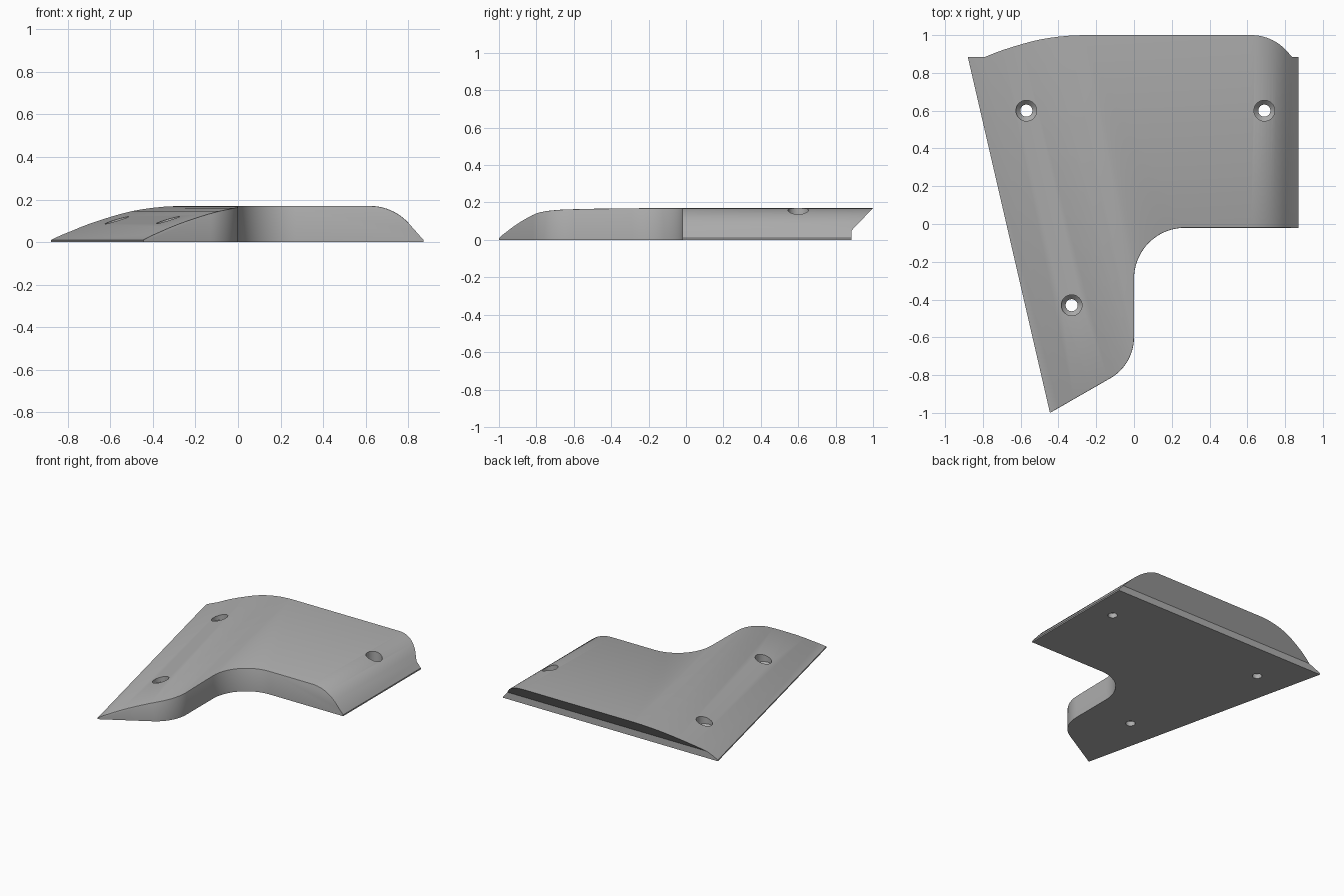
import bpy, bmesh
from math import sin, cos, radians, atan2
from mathutils import Matrix, Vector

old = bpy.data.objects.get("Cube")
if old:
    bpy.data.objects.remove(old, do_unlink=True)

grey = bpy.data.materials.new("plain grey")
grey.use_nodes = True
grey.diffuse_color = (0.42, 0.42, 0.42, 1)
grey.node_tree.nodes["Principled BSDF"].inputs["Base Color"].default_value = grey.diffuse_color

H = 0.17


def arc(cx, cy, r, a0, a1, n):
    angles = [radians(a0 + (a1 - a0) * i / n) for i in range(n + 1)]
    return [(cx + r * cos(a), cy + r * sin(a)) for a in angles]


def prism(name, points, depth, matrix=Matrix()):
    """Extrude a closed profile along local z, centred, then place it."""
    bm = bmesh.new()
    face = bm.faces.new([bm.verts.new((x, y, -depth / 2)) for x, y in points])
    ext = bmesh.ops.extrude_face_region(bm, geom=[face])
    verts = [v for v in ext["geom"] if isinstance(v, bmesh.types.BMVert)]
    bmesh.ops.translate(bm, verts=verts, vec=(0, 0, depth))
    bmesh.ops.transform(bm, matrix=matrix, verts=bm.verts)
    bmesh.ops.recalc_face_normals(bm, faces=bm.faces)
    return add_object(name, bm)


def add_object(name, bm):
    mesh = bpy.data.meshes.new(name)
    bm.to_mesh(mesh)
    bm.free()
    mesh.materials.append(grey)
    obj = bpy.data.objects.new(name, mesh)
    bpy.context.collection.objects.link(obj)
    return obj


def cut(obj, cutter, operation):
    bpy.context.view_layer.objects.active = obj
    mod = obj.modifiers.new("cut", "BOOLEAN")
    mod.operation, mod.object, mod.solver = operation, cutter, "EXACT"
    bpy.ops.object.modifier_apply(modifier=mod.name)
    bpy.data.objects.remove(cutter, do_unlink=True)


def frame(across, along, origin):
    """Profile x runs across, profile y runs up, depth runs along."""
    m = Matrix((across, (0, 0, 1), along)).transposed().to_4x4()
    m.translation = origin
    return m


# Plan outline, generous at the left, right and back
outline = [(-0.445, -1)]
outline += arc(-0.25, -0.6, 0.25, -61, 0, 14)
outline += arc(0.27, -0.29, 0.27, 180, 90, 18)
outline += [(1.1, -0.02), (1.1, 1.2), (-1.2, 1.2), (-1.2, -1)]
plate = prism("bracket_plate", outline, H, Matrix.Translation((0, 0, H / 2)))

# Long rounded slope along the slanted left edge
slope = [(0, -0.1), (0, 0.01), (0.05, 0.034), (0.09, 0.05), (0.14, 0.07), (0.19, 0.088),
         (0.24, 0.104), (0.29, 0.119), (0.34, 0.133), (0.39, 0.145), (0.44, 0.154),
         (0.49, 0.161), (0.55, 0.167), (0.62, H), (0.62, 0.3), (3, 0.3), (3, -0.1)]
slope[13:15] = [(0.62, H), (0.7, H + 0.002)]
slope[-2] = (3, H + 0.002)
start, end = Vector((-0.88, 0.885, 0)), Vector((-0.445, -1, 0))
along = (end - start).normalized()
across = Vector((-along.y, along.x, 0))
cut(plate, prism("left_slope", slope, 4, frame(across, along, start)), "INTERSECT")

# Round shoulder and flat bevel on the right, then the undercut back
shoulder = [(-2, -0.1), (-2, H + 0.003), (0.6, H + 0.003)]
shoulder += arc(0.62, H - 0.246, 0.246, 90, 43, 10) + [(0.872, 0.01), (0.872, -0.1)]
cut(plate, prism("right_shoulder", shoulder, 4, frame((1, 0, 0), (0, -1, 0), (0, 0, 0))), "INTERSECT")
back = [(-2, -0.1), (0.885, -0.1), (0.885, 0.05), (1, H), (1, 0.3), (-2, 0.3)]
cut(plate, prism("back_undercut", back, 4, frame((0, 1, 0), (1, 0, 0), (0, 0, 0))), "INTERSECT")

# Narrow softened rim where the top meets the front walls
bm = bmesh.new()
bm.from_mesh(plate.data)
bmesh.ops.remove_doubles(bm, verts=bm.verts, dist=0.0005)


def is_rim(edge):
    if len(edge.link_faces) != 2:
        return False
    low, high = sorted(edge.link_faces, key=lambda f: f.normal.z)
    top = min(v.co.z for v in edge.verts) > 0.03
    return top and abs(low.normal.z) < 0.1 and high.normal.z > 0.5 and low.calc_center_median().y < 0.1


bmesh.ops.bevel(bm, geom=[e for e in bm.edges if is_rim(e)], offset=0.008,
                segments=2, profile=0.5, affect="EDGES", clamp_overlap=True)
bm.to_mesh(plate.data)
bm.free()

# Countersunk screw holes
profile = [(0.032, -0.1), (0.032, 0.035), (0.055, 0.06), (0.055, 0.3)]
for x, y in [(-0.57, 0.6), (0.69, 0.6), (-0.33, -0.43)]:
    bm = bmesh.new()
    rings = []
    for r, z in profile:
        rings.append([bm.verts.new((x + px, y + py, z)) for px, py in arc(0, 0, r, 0, 360, 32)[:-1]])
    for a, b in zip(rings, rings[1:]):
        for i in range(32):
            j = (i + 1) % 32
            bm.faces.new((a[i], a[j], b[j], b[i]))
    bm.faces.new(rings[0][::-1])
    bm.faces.new(rings[-1])
    cut(plate, add_object("screw_hole", bm), "DIFFERENCE")

bpy.ops.object.select_all(action="DESELECT")
plate.select_set(True)
bpy.context.view_layer.objects.active = plate
bpy.ops.object.shade_smooth_by_angle(angle=radians(25))
